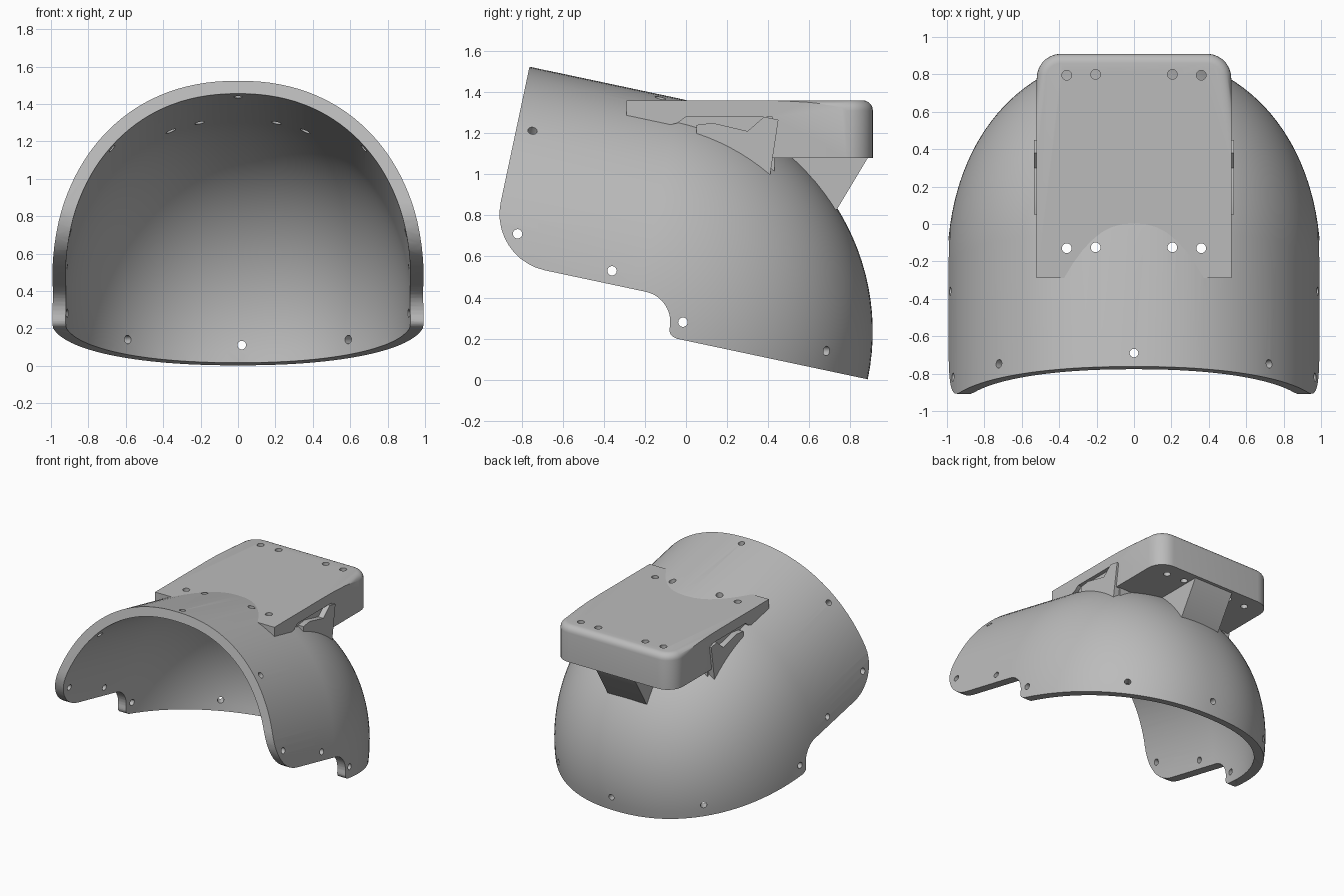
import bpy, bmesh, math
from mathutils import Vector, Matrix

if "Cube" in bpy.data.objects:
    bpy.data.objects.remove(bpy.data.objects["Cube"])

TILT = Matrix.Rotation(math.radians(-12), 4, 'X')
U0, V0 = -0.312, 0.186          # dome centre in the tilted side plane
FRONT = -1.062                  # tilted front rim plane
grey = bpy.data.materials.new("plain_grey")
grey.diffuse_color = (0.5, 0.5, 0.5, 1)
grey.use_nodes = True
grey.node_tree.nodes["Principled BSDF"].inputs["Base Color"].default_value = grey.diffuse_color


def make(name, bm, mat=None):
    bmesh.ops.recalc_face_normals(bm, faces=bm.faces)
    if mat:
        bm.transform(mat)
    me = bpy.data.meshes.new(name)
    bm.to_mesh(me)
    bm.free()
    me.materials.append(grey)
    ob = bpy.data.objects.new(name, me)
    bpy.context.collection.objects.link(ob)
    return ob


def dome(name, t, front, drop=0.0):
    """Convex hood body, inset by t, optionally stretched downward."""
    ax, av, au, k = 1 - t, 1.146 - t, 1.177 - t, 2 / 2.2
    pts = []
    n, m = 64, 28
    for i in range(n + 1):
        a = math.pi * i / n
        x = ax * math.copysign(abs(math.cos(a)) ** k, math.cos(a))
        r = max(math.sin(a), 0) ** k if 0 < i < n else 0
        pts.append((x, front, V0 + r * av))
        pts.append((x, front, V0))
        for j in range(m + 1 if r else 1):
            p = math.pi / 2 * j / m
            pts.append((x, U0 + r * au * math.sin(p), V0 + r * av * math.cos(p)))
    if drop:
        pts += [(x, u, v - drop) for x, u, v in pts if v < V0 + 1e-6]
    bm = bmesh.new()
    for p in pts:
        bm.verts.new(p)
    bmesh.ops.remove_doubles(bm, verts=bm.verts[:], dist=1e-5)
    res = bmesh.ops.convex_hull(bm, input=bm.verts[:])
    junk = [g for g in res["geom_interior"] + res["geom_unused"]
            if isinstance(g, bmesh.types.BMVert)]
    bmesh.ops.delete(bm, geom=list(set(junk)), context='VERTS')
    return make(name, bm, TILT)


def side_prism(profile, x0, x1):
    """Extrude a side profile (y, z) across x."""
    bm = bmesh.new()
    lo, hi = [[bm.verts.new((x, y, z)) for y, z in profile] for x in (x0, x1)]
    bm.faces.new(lo)
    bm.faces.new(hi[::-1])
    for i in range(len(lo)):
        bm.faces.new((lo[i - 1], lo[i], hi[i], hi[i - 1]))
    bmesh.ops.recalc_face_normals(bm, faces=bm.faces[:])
    return bm


def arc(cy, cz, r, a0, a1, n=10):
    return [(cy + r * math.cos(math.radians(a0 + (a1 - a0) * i / n)),
             cz + r * math.sin(math.radians(a0 + (a1 - a0) * i / n))) for i in range(n + 1)]


def drills(name, holes, r):
    """One cutter mesh holding a cylinder for every (point, direction, length)."""
    bm = bmesh.new()
    for p, d, length in holes:
        rot = Vector(d).to_track_quat('Z', 'Y').to_matrix().to_4x4()
        bmesh.ops.create_cone(bm, cap_ends=True, segments=20, radius1=r, radius2=r,
                              depth=length, matrix=Matrix.Translation(p) @ rot)
    return make(name, bm)


def cut(ob, cutters):
    for c in cutters:
        mod = ob.modifiers.new("cut", 'BOOLEAN')
        mod.operation, mod.solver, mod.object = 'DIFFERENCE', 'EXACT', c
    bpy.context.view_layer.update()
    dg = bpy.context.evaluated_depsgraph_get()
    me = bpy.data.meshes.new_from_object(ob.evaluated_get(dg))
    ob.modifiers.clear()
    ob.data = me


# cutters
cavity = dome("cavity_cutter", 0.07, -1.4, 0.3)
trim = dome("trim_cutter", 0.035, -1.4, 0.3)
notch_profile = ([(-1.3, 0.658)] + arc(-0.782, 0.658, 0.28, 180, 270)
                 + arc(-0.28, 0.228, 0.15, 90, 0) + arc(-0.09, 0.228, 0.04, 180, 270, 5)
                 + [(-0.09, 0.05), (-1.3, 0.05)])
notch = make("notch_cutter", side_prism(notch_profile, -1.3, 1.3), TILT)

plate_holes = [((s * x, y, 1.35), (0, 0, 1), 0.8)
               for s in (-1, 1) for x, y in ((0.36, -0.13), (0.205, -0.125),
                                             (0.36, 0.795), (0.205, 0.8))]
rim_holes = [((0, -0.69, 1.45), (0, 0, 1), 0.4), ((0.02, 0.88, 0.11), (0, 1, 0), 0.4)]
for s in (-1, 1):
    rim_holes += [((s * 0.96, y, z), (1, 0, 0), 0.4)
                  for y, z in ((-0.82, 0.71), (-0.36, 0.53), (-0.015, 0.28))]
    rim_holes += [((s * 0.71, -0.75, 1.2), (s * 0.7, 0.15, 0.7), 0.3),
                  ((s * 0.6, 0.64, 0.14), (s * 0.6, 0.8, 0), 0.3)]
plate_drill = drills("plate_drill", plate_holes, 0.026)
rim_drill = drills("rim_drill", rim_holes, 0.023)

# hood shell
shell = dome("hood_shell", 0.0, FRONT)
cut(shell, [cavity, notch, rim_drill, plate_drill])

# mounting platform with deep rear block and rounded back
bm = side_prism([(-0.29, 1.36), (-0.29, 1.28), (-0.08, 1.24), (-0.04, 1.25), (0, 1.28),
                 (0.42, 1.28), (0.42, 1.08), (0.91, 1.08), (0.91, 1.36)], -0.52, 0.52)
corners = [e for e in bm.edges if all(v.co.y > 0.9 for v in e.verts)
           and abs(e.verts[0].co.z - e.verts[1].co.z) > 0.1]
bmesh.ops.bevel(bm, geom=corners, offset=0.13, segments=7, profile=0.5, affect='EDGES')
top = [e for e in bm.edges if all(v.co.z > 1.35 and v.co.y > 0.775 for v in e.verts)]
bmesh.ops.bevel(bm, geom=top, offset=0.05, segments=5, profile=0.5, affect='EDGES')
platform = make("mount_platform", bm)
cut(platform, [trim, plate_drill])

# filler between platform and hood
core = make("platform_core", side_prism([(-0.1, 1.3), (-0.1, 1.0), (0.43, 0.8), (0.43, 1.3)],
                                        -0.49, 0.49))
cut(core, [trim, plate_drill])

# side fins
parts = [shell, platform, core]
for s, label in ((-1, "left"), (1, "right")):
    x0, x1 = sorted((s * 0.44, s * 0.535))
    fin = make(label + "_fin", side_prism([(0.05, 1.24), (0.13, 1.25), (0.3, 1.21), (0.38, 1.28),
                                           (0.45, 1.265), (0.41, 1.0), (0.4, 0.92),
                                           (0.2, 1.06), (0.05, 1.16)], x0, x1))
    cut(fin, [trim])
    parts.append(fin)

# rear support wedge
wedge = make("rear_wedge", side_prism([(0.45, 1.1), (0.885, 1.1), (0.885, 1.08), (0.735, 0.83),
                                       (0.6, 0.75), (0.45, 0.9)], -0.17, 0.17))
cut(wedge, [trim])
parts.append(wedge)

for c in (cavity, trim, notch, plate_drill, rim_drill):
    bpy.data.objects.remove(c)
bpy.context.view_layer.update()

for ob in parts:
    ob.select_set(True)
bpy.context.view_layer.objects.active = shell
bpy.ops.object.shade_smooth_by_angle(angle=math.radians(30))
